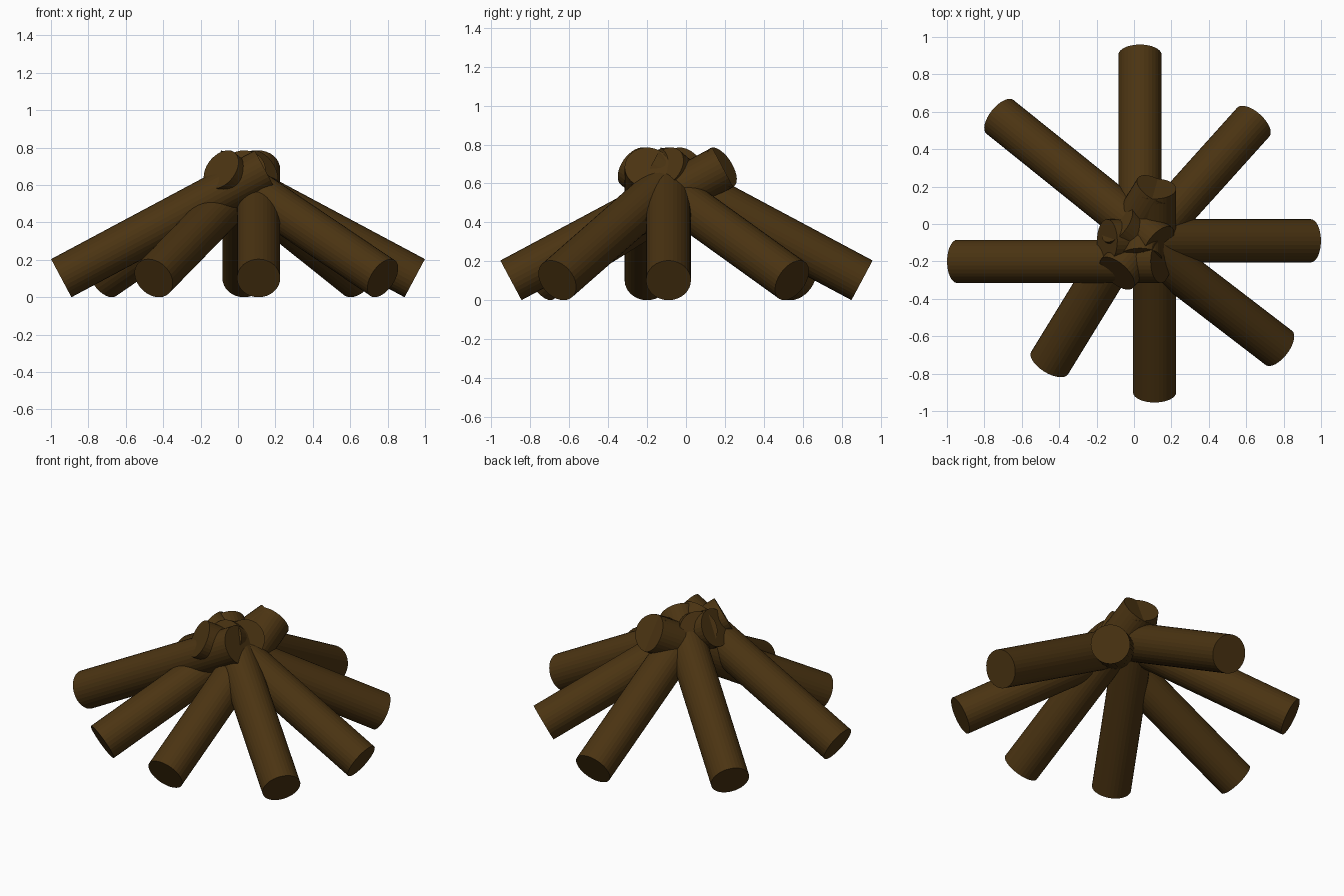
import bpy, math
from mathutils import Vector

if "Cube" in bpy.data.objects:
    bpy.data.objects.remove(bpy.data.objects["Cube"])

# Campfire stack: eight identical logs leaning on each other
RADIUS = 0.1155
TILT = math.radians(28.1)
TOTAL_HEIGHT = 0.785

bark = bpy.data.materials.new("dark_brown_wood")
bark.diffuse_color = (0.07, 0.034, 0.006, 1)
bark.use_nodes = True
bark.node_tree.nodes["Principled BSDF"].inputs["Base Color"].default_value = bark.diffuse_color

half_cap = RADIUS * math.cos(TILT)            # vertical half extent of a tilted end
rise = TOTAL_HEIGHT - 2 * half_cap
length = rise / math.sin(TILT)


def log(name, x, y, azimuth):
    """Log whose low end is centred at x, y and points outward along azimuth (degrees)."""
    a = math.radians(azimuth)
    axis = Vector((-math.cos(a) * math.cos(TILT), -math.sin(a) * math.cos(TILT), math.sin(TILT)))
    centre = Vector((x, y, half_cap)) + axis * length / 2
    bpy.ops.mesh.primitive_cylinder_add(vertices=32, radius=RADIUS, depth=length, location=centre)
    ob = bpy.context.object
    ob.name = name
    ob.rotation_euler = axis.to_track_quat('Z', 'Y').to_euler()
    ob.data.materials.append(bark)


# low end x, y and outward direction of every log
logs = [
    ("right_log", 0.945, -0.09, 0),
    ("back_right_log", 0.638, 0.545, 48),
    ("back_log", 0.032, 0.905, 90),
    ("back_left_log", -0.717, 0.573, 141.2),
    ("left_log", -0.945, -0.20, 180),
    ("front_left_log", -0.451, -0.743, 238.5),
    ("front_log", 0.11, -0.90, 270),
    ("front_right_log", 0.774, -0.662, 322.5),
]
for entry in logs:
    log(*entry)
